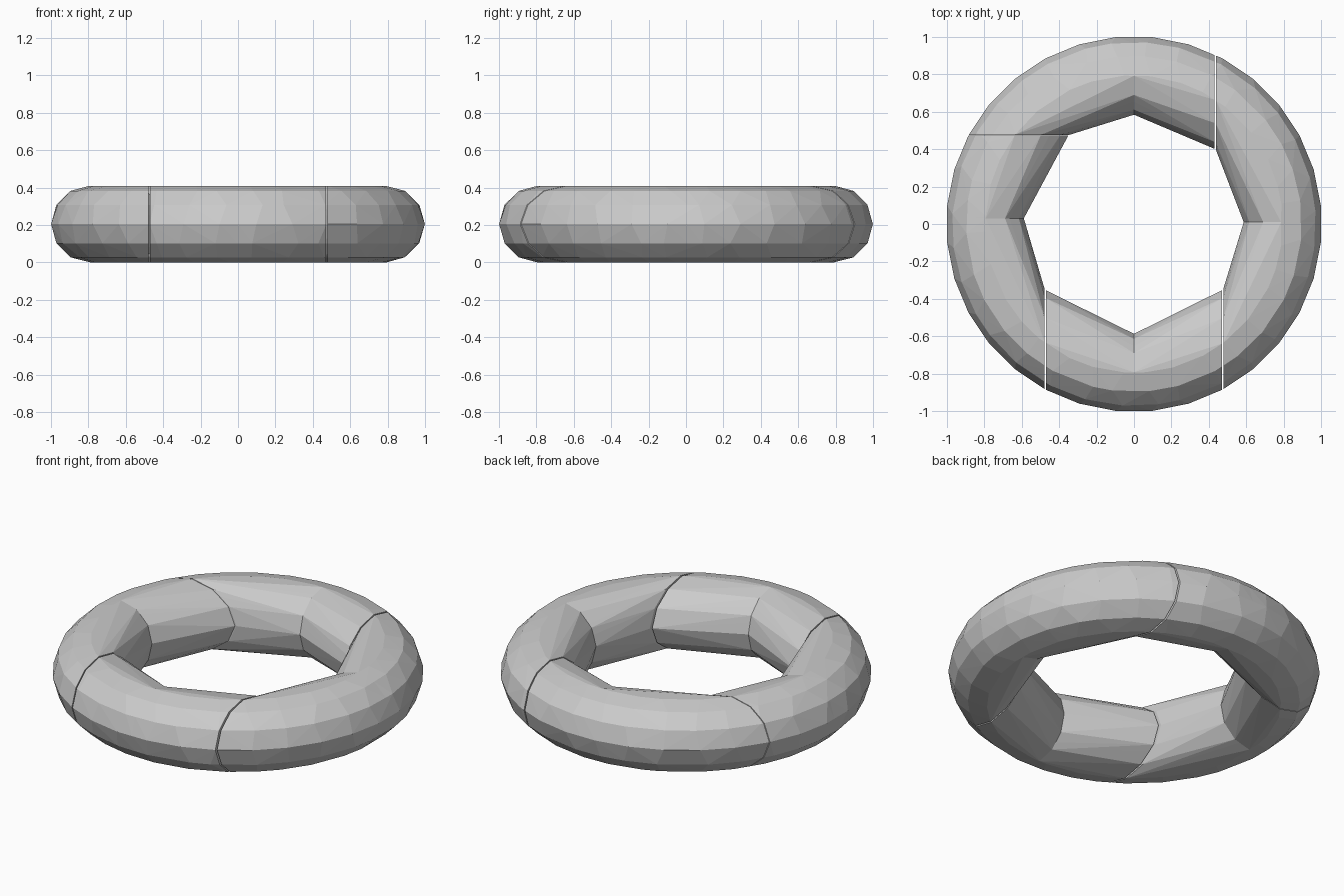
import bpy, bmesh, random
from math import sin, cos, pi
from mathutils import Vector

cube = bpy.data.objects.get("Cube")
if cube:
    bpy.data.objects.remove(cube)

random.seed(4)
SEGMENTS, SIDES = 32, 12
TUBE = 0.205
RING = 1 - TUBE
GAP = 0.004
FAR = 2

# Plain grey
grey = bpy.data.materials.new("grey")
grey.use_nodes = True
colour = (0.6, 0.6, 0.6, 1)
grey.diffuse_color = colour
grey.node_tree.nodes["Principled BSDF"].inputs["Base Color"].default_value = colour


# Faceted ring, rows slightly uneven along the sweep
def ring_mesh():
    bm = bmesh.new()
    step = 2 * pi / SEGMENTS
    rows = []
    for j in range(SIDES):
        t = 2 * pi * j / SIDES
        row = []
        for i in range(SEGMENTS):
            wobble = random.uniform(-0.25, 0.25) if j else 0
            a = step * (i + 0.5 + wobble)
            r = (RING + TUBE * cos(t)) * (1.004 if j == 0 else 1)
            row.append(bm.verts.new((r * cos(a), r * sin(a), TUBE + TUBE * sin(t))))
        rows.append(row)
    for j in range(SIDES):
        low, high = rows[j], rows[(j + 1) % SIDES]
        for i in range(SEGMENTS):
            k = (i + 1) % SEGMENTS
            bm.faces.new((low[i], low[k], high[k]))
            bm.faces.new((low[i], high[k], high[i]))
    return bm


# Cut a slab out of the ring and wrap it in a convex skin
def hull_piece(name, source, x0, x1, y0, y1):
    cut = source.copy()
    for co, no in (((x0, 0, 0), (-1, 0, 0)), ((x1, 0, 0), (1, 0, 0)),
                   ((0, y0, 0), (0, -1, 0)), ((0, y1, 0), (0, 1, 0))):
        bmesh.ops.bisect_plane(cut, geom=cut.verts[:] + cut.edges[:] + cut.faces[:],
                               plane_co=Vector(co), plane_no=Vector(no), clear_outer=True)
    bm = bmesh.new()
    for v in cut.verts:
        bm.verts.new(v.co)
    cut.free()
    bmesh.ops.remove_doubles(bm, verts=bm.verts[:], dist=0.001)
    bmesh.ops.convex_hull(bm, input=bm.verts[:])
    loose = [v for v in bm.verts if not v.link_faces]
    bmesh.ops.delete(bm, geom=loose, context='VERTS')
    bmesh.ops.recalc_face_normals(bm, faces=bm.faces[:])
    mesh = bpy.data.meshes.new(name)
    bm.to_mesh(mesh)
    bm.free()
    mesh.materials.append(grey)
    bpy.context.collection.objects.link(bpy.data.objects.new(name, mesh))


# Eight straight-backed sections around the ring
SIDE, BACK, LEFT, RIGHT = 0.475, 0.435, 0.01, 0.03
pieces = {
    "front_section_left": (0, SIDE - GAP, -FAR, 0),
    "front_section_right": (-SIDE + GAP, 0, -FAR, 0),
    "left_section_front": (SIDE + GAP, FAR, -FAR, LEFT),
    "left_section_back": (BACK + GAP, FAR, LEFT, FAR),
    "back_section_left": (0, BACK - GAP, 0, FAR),
    "back_section_right": (-FAR, 0, SIDE + GAP / 2, FAR),
    "right_section_back": (-FAR, 0, RIGHT, SIDE - GAP / 2),
    "right_section_front": (-FAR, -SIDE - GAP, -FAR, RIGHT),
}
ring = ring_mesh()
for name, bounds in pieces.items():
    hull_piece(name, ring, *bounds)
ring.free()
